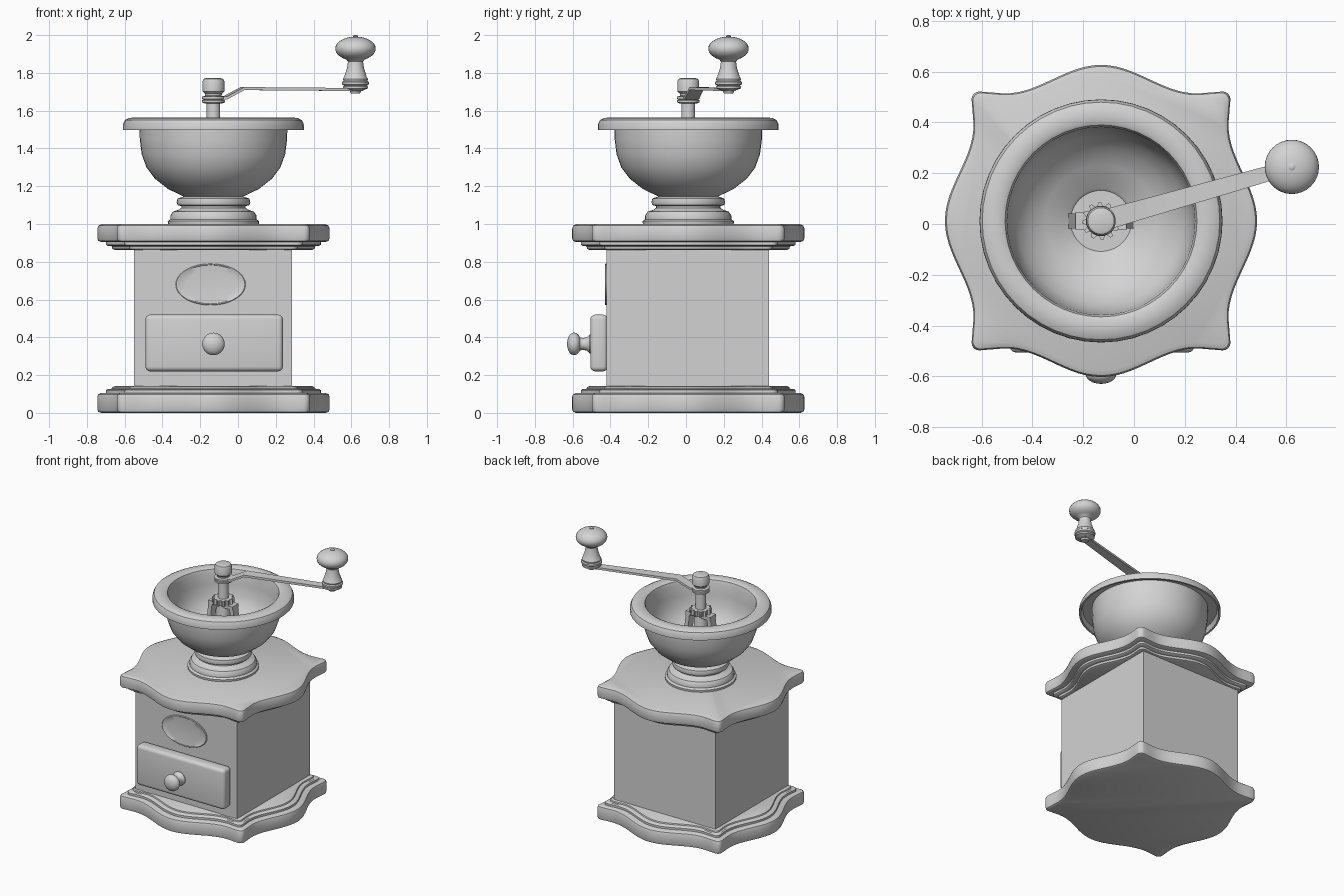
import bpy
import bmesh
from math import sin, cos, pi
from mathutils import Matrix, Vector

if "Cube" in bpy.data.objects:
    bpy.data.objects.remove(bpy.data.objects["Cube"], do_unlink=True)

GREY = (0.65, 0.65, 0.65, 1)
mat = bpy.data.materials.new("plain grey")
mat.use_nodes = True
mat.diffuse_color = GREY
mat.node_tree.nodes["Principled BSDF"].inputs["Base Color"].default_value = GREY

CX, CY = -0.13, 0.012   # main axis of the mill


def finish(name, bm, angle=35):
    bmesh.ops.recalc_face_normals(bm, faces=bm.faces)
    me = bpy.data.meshes.new(name)
    bm.to_mesh(me)
    bm.free()
    me.materials.append(mat)
    ob = bpy.data.objects.new(name, me)
    bpy.context.collection.objects.link(ob)
    bpy.ops.object.select_all(action="DESELECT")
    ob.select_set(True)
    bpy.context.view_layer.objects.active = ob
    bpy.ops.object.shade_smooth_by_angle(angle=angle * pi / 180)
    return ob


def loft(name, rings, matrix=None, angle=35):
    """Skin a stack of equal point rings and cap both ends."""
    bm = bmesh.new()
    loops = [[bm.verts.new(p) for p in ring] for ring in rings]
    n = len(loops[0])
    for a, b in zip(loops, loops[1:]):
        for i in range(n):
            j = (i + 1) % n
            bm.faces.new((a[i], a[j], b[j], b[i]))
    bm.faces.new(loops[0])
    bm.faces.new(loops[-1])
    if matrix:
        bm.transform(matrix)
    return finish(name, bm, angle)


def lathe(name, profile, matrix, sides=40):
    rings = [[(r * cos(2 * pi * i / sides), r * sin(2 * pi * i / sides), z)
              for i in range(sides)] for r, z in profile]
    return loft(name, rings, matrix)


def box(name, lo, hi, bevel=0):
    bm = bmesh.new()
    bmesh.ops.create_cube(bm, size=1)
    lo, hi = Vector(lo), Vector(hi)
    bm.transform(Matrix.Translation((lo + hi) / 2) @ Matrix.Diagonal((hi - lo).to_4d()))
    if bevel:
        bmesh.ops.bevel(bm, geom=bm.edges[:], offset=bevel, segments=4,
                        profile=0.5, affect="EDGES")
    return finish(name, bm)


def arc(radius, height, z, start, end, steps=9):
    """Profile points on an ellipse, angles in degrees from the equator."""
    out = []
    for i in range(steps + 1):
        a = (start + (end - start) * i / steps) * pi / 180
        out.append((radius * cos(a), z + height * sin(a)))
    return out


# Serpentine outline: bulging sides with small rounded corners
def outline():
    side = []
    for i in range(33):
        t = -0.48 + 0.03 * i
        bulge = cos(pi / 2 * min(1, abs(t) / 0.38)) ** 2
        flare = 0.008 * max(0, abs(t) - 0.38) / 0.1
        side.append((t, -0.502 - 0.113 * bulge - flare))
    side += [(0.48 + 0.03 * sin(a), -0.48 - 0.03 * cos(a)) for a in (0.4, 0.8, 1.2)]
    pts = []
    for k in range(4):
        turn = Matrix.Rotation(k * pi / 2, 2)
        pts += [turn @ Vector(p) for p in side]
    return pts


SHAPE = outline()
axis = Matrix.Translation((CX, CY, 0))


def plate(name, profile):
    rings = [[(p.x * (1 - d / 0.6), p.y * (1 - d / 0.6), z) for p in SHAPE]
             for d, z in profile]
    return loft(name, rings, axis)


# Base and top boards, each with its stepped moulding
plate("base_board", [(0.02, 0), (0.005, 0.006), (0, 0.02), (0, 0.085), (0.005, 0.098), (0.02, 0.105)])
plate("base_moulding", [(0.045, 0.1), (0.045, 0.12), (0.055, 0.127), (0.075, 0.128),
                        (0.078, 0.136), (0.09, 0.142)])
plate("top_moulding", [(0.09, 0.863), (0.078, 0.868), (0.075, 0.882), (0.055, 0.884),
                       (0.045, 0.89), (0.045, 0.915)])
plate("top_board", [(0.02, 0.905), (0.005, 0.911), (0, 0.925), (0, 0.975), (0.006, 0.992), (0.025, 1.0)])

# Box body
box("body", (-0.55, -0.42, 0.13), (0.287, 0.44, 0.875))

# Drawer front and its turned knob
box("drawer", (-0.49, -0.506, 0.22), (0.238, -0.415, 0.52), 0.025)
front = Matrix.Rotation(pi / 2, 4, "X")
lathe("drawer_knob",
      [(0.05, -0.01), (0.05, 0.005), (0.036, 0.02), (0.031, 0.04)]
      + arc(0.06, 0.038, 0.087, -55, 88),
      Matrix.Translation((CX, -0.505, 0.365)) @ front, 32)

# Oval badge with a raised rim and a shallow dish
lathe("oval_badge",
      [(1, -0.01), (1, 0.005), (0.98, 0.008), (0.95, 0.008), (0.93, 0.006), (0.7, 0.004),
       (0.4, 0.002), (0.05, 0.001)],
      Matrix.Translation((-0.145, -0.42, 0.68)) @ front @ Matrix.Diagonal((0.185, 0.11, 1, 1)), 48)

# Turned neck under the bowl
lathe("neck",
      [(0.24, 0.995), (0.242, 1.015), (0.228, 1.025), (0.228, 1.045), (0.215, 1.065),
       (0.185, 1.075), (0.17, 1.085), (0.17, 1.095), (0.19, 1.1), (0.195, 1.115),
       (0.19, 1.135), (0.16, 1.145), (0.13, 1.15)], axis)

# Hopper bowl with a hollow turned-down rim
lathe("bowl",
      [(0.13, 1.135), (0.15, 1.142), (0.24, 1.185), (0.31, 1.24), (0.355, 1.3), (0.38, 1.37),
       (0.39, 1.45), (0.392, 1.535), (0.455, 1.535), (0.466, 1.498), (0.479, 1.498),
       (0.478, 1.53), (0.468, 1.55), (0.445, 1.562), (0.395, 1.564), (0.378, 1.555),
       (0.37, 1.53), (0.366, 1.45), (0.355, 1.37), (0.33, 1.31), (0.285, 1.255),
       (0.22, 1.205), (0.13, 1.165), (0.12, 1.155)], axis, 48)


# Bearing bracket inside the bowl
def bar(name, stations, thick, matrix):
    """Strip along x from (x, z, half width) stations."""
    rings = [[(x, -w, z), (x, w, z), (x, w, z + thick), (x, -w, z + thick)]
             for x, z, w in stations]
    return loft(name, rings, matrix)


for label, s in (("left", 1), ("right", -1)):
    rings = [[(s * (x + dx), dy, z) for dx, dy in
              ((-0.015, -0.03), (0.015, -0.03), (0.015, 0.03), (-0.015, 0.03))]
             for x, z in ((0.115, 1.15), (0.1, 1.35), (0.085, 1.48))]
    loft(label + "_bracket_leg", rings, axis)
bar("bracket_bridge", [(-0.1, 1.46, 0.035), (0.1, 1.46, 0.035)], 0.025, axis)
teeth = [0.075 if i % 4 < 2 else 0.06 for i in range(48)]
loft("toothed_collar",
     [[(r * cos(2 * pi * i / 48), r * sin(2 * pi * i / 48), z) for i, r in enumerate(teeth)]
      for z in (1.48, 1.52)], axis)

# Spindle with collar and cap nut
lathe("spindle", [(0.06, 1.15), (0.05, 1.25), (0.045, 1.45), (0.036, 1.5), (0.036, 1.7)], axis, 24)
lathe("spindle_collar", [(0.045, 1.638), (0.06, 1.644), (0.06, 1.655), (0.052, 1.658),
                         (0.06, 1.662), (0.06, 1.674), (0.04, 1.68)], axis, 32)
lathe("cap_nut", [(0.042, 1.67), (0.045, 1.69), (0.058, 1.702), (0.058, 1.755), (0.052, 1.768),
                  (0.04, 1.772)], axis, 32)

# Crank arm and turned handle
tip = Vector((0.622, 0.225, 0))
reach = tip - Vector((CX, CY, 0))
turn = Matrix.Rotation(reach.to_2d().angle_signed(Vector((1, 0))), 4, "Z")
bar("crank_arm", [(-0.04, 1.658, 0.04), (0.065, 1.66, 0.04), (0.16, 1.709, 0.038),
                  (0.5, 1.706, 0.033), (reach.length + 0.035, 1.704, 0.028)], 0.016, axis @ turn)
lathe("crank_handle",
      [(0.025, 1.692), (0.03, 1.705), (0.05, 1.712), (0.066, 1.718), (0.066, 1.728), (0.06, 1.732),
       (0.07, 1.738), (0.071, 1.752), (0.064, 1.758), (0.066, 1.768), (0.06, 1.778),
       (0.045, 1.825), (0.04, 1.86)] + arc(0.107, 0.064, 1.928, -62, 84, 14),
      Matrix.Translation(tip), 32)
lathe("handle_pin", [(0.014, 1.985), (0.014, 1.996), (0.008, 2.0)], Matrix.Translation(tip), 16)
